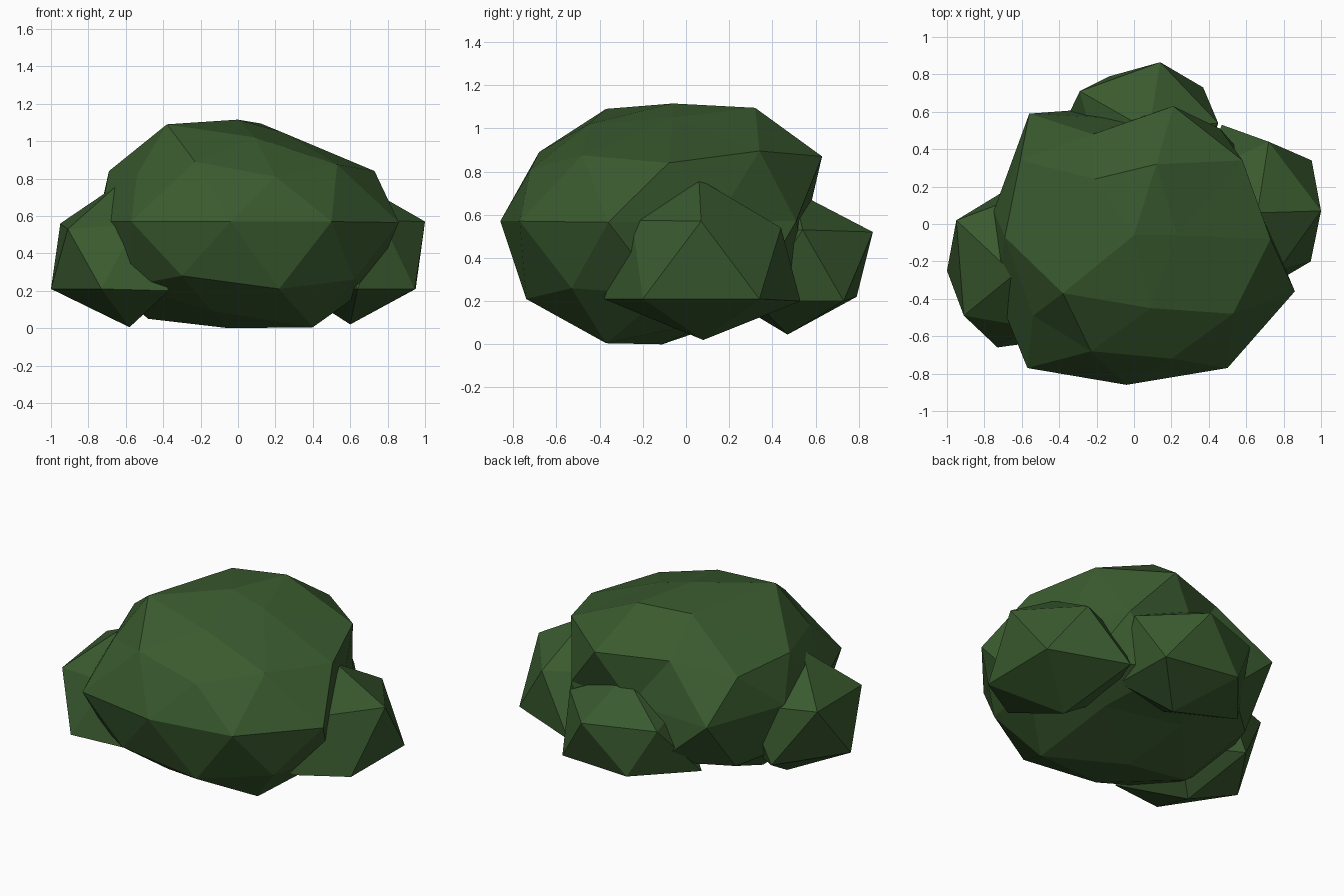
import bpy, bmesh
from mathutils import Vector

leaf = bpy.data.materials.new("leaf green")
leaf.diffuse_color = (0.041, 0.102, 0.028, 1)


def clump(name, centre, radius, up, down, detail, pulls):
    """Faceted ball, flattened at the ground, with vertices pulled to nearby points."""
    bm = bmesh.new()
    bmesh.ops.create_icosphere(bm, subdivisions=detail, radius=1)
    c = Vector(centre)
    for v in bm.verts:
        h = up if v.co.z > 0 else down
        v.co = c + Vector((v.co.x * radius, v.co.y * radius, v.co.z * h))
        v.co.z = max(v.co.z, 0.004)
    free = list(bm.verts)
    for p in map(Vector, pulls):
        v = min(free, key=lambda q: (q.co - p).length)
        v.co = p
        free.remove(v)
    bmesh.ops.recalc_face_normals(bm, faces=bm.faces)
    me = bpy.data.meshes.new(name)
    bm.to_mesh(me)
    bm.free()
    me.materials.append(leaf)
    ob = bpy.data.objects.new(name, me)
    bpy.context.collection.objects.link(ob)
    return ob


# Large central mound of the bush
clump("main_foliage", (0, -0.1, 0.57), 0.84, 0.55, 0.65, 2, [
    # crown
    (0, -0.06, 1.115), (0.12, 0.32, 1.095), (-0.38, -0.37, 1.09),
    (0.09, -0.45, 1.02), (0.23, -0.06, 1.05), (-0.21, 0.24, 1.08),
    # shoulders
    (0.73, -0.08, 0.84), (0.58, 0.34, 0.895), (0.21, 0.63, 0.87),
    (-0.22, 0.48, 0.87), (-0.69, -0.07, 0.84), (-0.54, -0.49, 0.82),
    (-0.23, -0.68, 0.89), (0.20, -0.72, 0.81), (0.53, -0.48, 0.875),
    # waist
    (-0.04, -0.86, 0.57), (0.50, -0.77, 0.57), (0.86, -0.36, 0.565),
    (0.65, 0.14, 0.57), (0.46, 0.51, 0.57), (0, 0.56, 0.57),
    (-0.56, 0.59, 0.57), (-0.75, 0.07, 0.57), (-0.74, -0.35, 0.57),
    (-0.57, -0.77, 0.57),
    # underside
    (-0.30, -0.75, 0.28), (0.22, -0.74, 0.21), (0.62, -0.53, 0.26),
    (0.40, -0.37, 0.005), (-0.05, -0.11, 0.0), (-0.48, -0.1, 0.05),
    (-0.14, -0.51, 0.09), (0.36, 0.16, 0.12), (-0.14, 0.27, 0.13)])

# Small clump on the left
clump("left_foliage", (-0.65, -0.23, 0.385), 0.38, 0.38, 0.38, 1, [
    (-0.64, -0.27, 0.77), (-0.95, 0.02, 0.56), (-0.91, -0.49, 0.53),
    (-0.55, 0.17, 0.56), (-1.0, -0.25, 0.21), (-0.73, -0.66, 0.21),
    (-0.37, -0.61, 0.20), (-0.72, 0.16, 0.21), (-0.58, -0.2, 0.005)])

# Small clump on the right
clump("right_foliage", (0.63, 0.07, 0.39), 0.38, 0.38, 0.38, 1, [
    (0.66, 0.06, 0.765), (1.0, 0.07, 0.57), (0.72, 0.44, 0.54),
    (0.77, -0.25, 0.575), (0.95, 0.34, 0.21), (0.945, -0.2, 0.21),
    (0.64, -0.38, 0.21), (0.47, 0.53, 0.20), (0.6, 0.08, 0.02)])

# Small clump at the back
clump("back_foliage", (0.08, 0.5, 0.365), 0.36, 0.345, 0.345, 1, [
    (0.14, 0.865, 0.52), (0.45, 0.54, 0.53), (-0.29, 0.71, 0.52),
    (0.37, 0.73, 0.20), (-0.13, 0.79, 0.22), (-0.42, 0.44, 0.20),
    (0.10, 0.47, 0.045), (0.38, 0.32, 0.20)])
